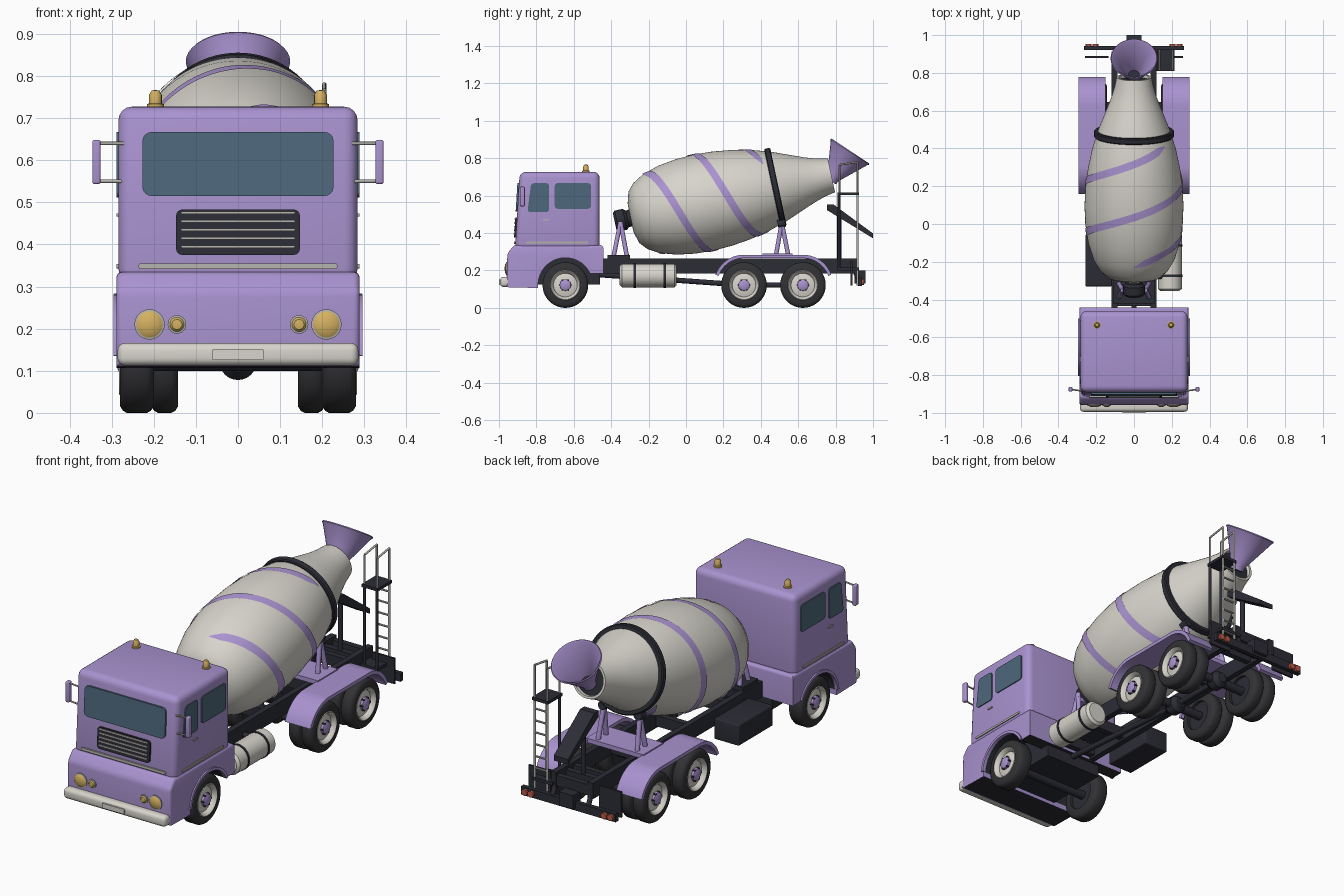
import bpy, bmesh, math
from mathutils import Vector, Matrix

cube = bpy.data.objects.get("Cube")
if cube:
    bpy.data.objects.remove(cube, do_unlink=True)


def material(name, *rgb):
    m = bpy.data.materials.new(name)
    m.use_nodes = True
    m.diffuse_color = (*rgb, 1)
    m.node_tree.nodes["Principled BSDF"].inputs["Base Color"].default_value = (*rgb, 1)
    return m


PURPLE = material("purple paint", 0.40, 0.29, 0.63)
WHITE = material("off white", 0.68, 0.66, 0.60)
DARK = material("dark frame", 0.025, 0.026, 0.036)
TYRE = material("tyre rubber", 0.032, 0.032, 0.036)
GLASS = material("blue glass", 0.075, 0.14, 0.20)
GOLD = material("amber lamp", 0.66, 0.44, 0.12)
SILVER = material("silver trim", 0.45, 0.44, 0.41)
RED = material("red lamp", 0.50, 0.10, 0.06)
SIDES = (("left", 1), ("right", -1))


def finish(name, bm, mat, under=None):
    bmesh.ops.remove_doubles(bm, verts=bm.verts, dist=1e-5)
    bmesh.ops.recalc_face_normals(bm, faces=bm.faces)
    if under:
        for f in bm.faces:
            f.material_index = int(f.normal.z < -0.1 and f.calc_center_median().y > -0.93)
    me = bpy.data.meshes.new(name)
    bm.to_mesh(me)
    bm.free()
    for m in (mat, under):
        if m:
            me.materials.append(m)
    me.shade_smooth()
    me.set_sharp_from_angle(angle=math.radians(35))
    ob = bpy.data.objects.new(name, me)
    bpy.context.collection.objects.link(ob)
    return ob


def bevel(bm, edges, width):
    bmesh.ops.bevel(bm, geom=list(edges), offset=width, segments=4, profile=0.5,
                    affect='EDGES', clamp_overlap=True)


def box(name, xs, ys, zs, mat, round_by=0):
    bm = bmesh.new()
    lo, hi = Vector((xs[0], ys[0], zs[0])), Vector((xs[1], ys[1], zs[1]))
    size = Matrix.Diagonal((*(hi - lo), 1))
    bmesh.ops.create_cube(bm, size=1, matrix=Matrix.Translation((lo + hi) / 2) @ size)
    if round_by:
        bevel(bm, bm.edges, round_by)
    return finish(name, bm, mat)


def side_box(name, side, xs, ys, zs, mat, round_by=0):
    return box(name, sorted(side * x for x in xs), ys, zs, mat, round_by)


def prism(name, outline, x0, x1, mat, round_by=0, pick=lambda v: True, under=None):
    bm = bmesh.new()
    face = bm.faces.new([bm.verts.new((x0, y, z)) for y, z in outline])
    new = bmesh.ops.extrude_face_region(bm, geom=[face])["geom"]
    bmesh.ops.translate(bm, vec=(x1 - x0, 0, 0),
                        verts=[v for v in new if isinstance(v, bmesh.types.BMVert)])
    bm.faces.ensure_lookup_table()
    if not face.is_valid or len(bm.faces) == len(outline) + 1:
        bm.faces.new([v for v in bm.verts if abs(v.co.x - x0) < 1e-6])
    bmesh.ops.recalc_face_normals(bm, faces=bm.faces)
    if round_by:
        bevel(bm, [e for e in bm.edges if all(pick(v.co) for v in e.verts)], round_by)
    return finish(name, bm, mat, under)


def plate(name, corners, out, mat, thick=0.008, radius=0.015):
    bm = bmesh.new()
    face = bm.faces.new([bm.verts.new(c) for c in corners])
    bmesh.ops.bevel(bm, geom=list(bm.verts), offset=radius, segments=4, profile=0.5,
                    affect='VERTICES', clamp_overlap=True)
    ring = [v.co.copy() for v in bm.faces[:][0].verts]
    top = [bm.verts.new(c + Vector(out) * thick) for c in ring]
    base = list(bm.faces[:][0].verts)
    bm.faces.new(top)
    for i in range(len(top)):
        bm.faces.new((base[i - 1], base[i], top[i], top[i - 1]))
    return finish(name, bm, mat)


def rods(name, pairs, r, mat, seg=12, r2=None):
    bm = bmesh.new()
    for a, b in pairs:
        a, b = Vector(a), Vector(b)
        turn = (b - a).to_track_quat('Z', 'Y').to_matrix().to_4x4()
        bmesh.ops.create_cone(bm, cap_ends=True, segments=seg, radius1=r,
                              radius2=r if r2 is None else r2, depth=(b - a).length,
                              matrix=Matrix.Translation((a + b) / 2) @ turn)
    return finish(name, bm, mat)


def lathe(name, profile, origin, axis, mat, seg=40, closed=False):
    bm = bmesh.new()
    place = Matrix.Translation(origin) @ Vector(axis).to_track_quat('Z', 'Y').to_matrix().to_4x4()
    rings = [[bm.verts.new(place @ Vector((r * math.cos(a), r * math.sin(a), s)))
              for a in (math.tau * i / seg for i in range(seg))] for s, r in profile]
    for k in range(0 if closed else 1, len(rings)):
        for i in range(seg):
            bm.faces.new((rings[k - 1][i - 1], rings[k - 1][i], rings[k][i], rings[k][i - 1]))
    return finish(name, bm, mat)


def arc(cy, r, start, end, cz=0.122, n=16):
    angles = [math.radians(start + (end - start) * i / n) for i in range(n + 1)]
    return [(cy + r * math.cos(a), cz + r * math.sin(a)) for a in angles]


# Cab: upper body, and lower body with open wheel arches
FRONT, REARS, R = -0.645, (0.31, 0.625), 0.122
prism("cab_upper", [(-0.914, 0.31), (-0.889, 0.727), (-0.462, 0.727), (-0.462, 0.31)],
      -0.284, 0.284, PURPLE, 0.032)
prism("cab_lower", [(-0.96, 0.11), (-0.955, 0.29), (-0.92, 0.335), (-0.442, 0.335), (-0.442, 0.185)]
      + arc(FRONT, 0.148, 25, 186), -0.289, 0.289, PURPLE, 0.015,
      lambda c: c.z > 0.3 or c.y < -0.9, DARK)
box("cab_underside", (-0.16, 0.16), (-0.90, -0.46), (0.125, 0.27), DARK)


def front(x, z0, z1, lift=0.0):
    def y(z):
        return -0.914 + (z - 0.31) * 0.06 - lift
    return [(-x, y(z0), z0), (x, y(z0), z0), (x, y(z1), z1), (-x, y(z1), z1)]


OUT = (0, -1, 0)
plate("windshield", front(0.227, 0.515, 0.667), OUT, GLASS, 0.009, 0.022)
plate("grille", front(0.147, 0.375, 0.483), OUT, DARK, 0.009, 0.015)
for i in range(5):
    z = 0.392 + i * 0.02
    plate(f"grille_slat_{i}", front(0.135, z, z + 0.006, 0.008), OUT, SILVER, 0.005, 0.002)
plate("front_trim", front(0.236, 0.342, 0.355), OUT, SILVER, 0.008, 0.005)
box("bumper", (-0.286, 0.286), (-0.994, -0.935), (0.112, 0.166), WHITE, 0.018)
plate("number_plate", [(-0.062, -0.992, 0.126), (0.062, -0.992, 0.126),
                       (0.062, -0.992, 0.151), (-0.062, -0.992, 0.151)], OUT, WHITE, 0.008, 0.005)

for label, s in SIDES:
    # Cab side windows, trim and handle
    x = s * 0.282
    for part, outline, mat, radius in (
            ("front_window", [(-0.848, 0.512), (-0.732, 0.512), (-0.732, 0.667), (-0.828, 0.667)], GLASS, 0.016),
            ("rear_window", [(-0.702, 0.53), (-0.508, 0.53), (-0.508, 0.667), (-0.702, 0.667)], GLASS, 0.016),
            ("side_trim", [(-0.855, 0.343), (-0.525, 0.343), (-0.525, 0.354), (-0.855, 0.354)], SILVER, 0.004),
            ("door_handle", [(-0.765, 0.466), (-0.73, 0.466), (-0.73, 0.474), (-0.765, 0.474)], SILVER, 0.003)):
        plate(f"{label}_{part}", [(x, y, z) for y, z in outline], (s, 0, 0), mat, 0.007, radius)
    # Wheel arch lip, lamps, beacon and mirror
    prism(f"{label}_arch_lip", arc(FRONT, 0.16, 25, 175) + arc(FRONT, 0.146, 175, 25),
          s * 0.28, s * 0.296, PURPLE)
    for part, lx, r in (("headlamp", 0.21, 0.031), ("small_lamp", 0.145, 0.017)):
        centre = (s * lx, -0.95, 0.21)
        lathe(f"{label}_{part}", [(0, r), (0.012, r), (0.018, r * 0.7), (0.02, 0)], centre, OUT, GOLD, 24)
        lathe(f"{label}_{part}_rim", [(0, r + 0.005), (0.012, r + 0.005), (0.013, r), (0, r)],
              centre, OUT, SILVER, 24)
    lathe(f"{label}_beacon", [(0, 0.02), (0.008, 0.02), (0.01, 0.015), (0.03, 0.015), (0.04, 0.009), (0.042, 0)],
          (s * 0.196, -0.535, 0.725), (0, 0, 1), GOLD, 16)
    side_box(f"{label}_mirror", s, (0.326, 0.346), (-0.888, -0.862), (0.543, 0.648), PURPLE, 0.006)
    rods(f"{label}_mirror_arms", [((s * 0.27, -0.885, z), (s * 0.33, -0.876, z)) for z in (0.55, 0.64)],
         0.004, SILVER)


# Wheels
def wheel(name, s, y, inner, outer, face=True):
    w, base = outer - inner, (s * inner, y, R)
    axis = (s, 0, 0)
    lathe(name + "_tyre", [(0, 0.075), (0, 0.106), (0.007, 0.117), (0.016, R), (w - 0.016, R),
                           (w - 0.007, 0.117), (w, 0.106), (w, 0.075)], base, axis, TYRE, 40, True)
    lathe(name + "_back", [(0.015, 0.078), (0.015, 0)], base, axis, DARK)
    if face:
        lathe(name + "_rim", [(w, 0.08), (w + 0.003, 0.077), (w - 0.003, 0.07), (w - 0.02, 0.063),
                              (w - 0.012, 0.035), (w - 0.012, 0)], base, axis, WHITE)
        lathe(name + "_hub", [(w - 0.015, 0.031), (w, 0.03), (w + 0.006, 0.018), (w + 0.006, 0)],
              base, axis, PURPLE, 20)
        ends = [[(s * (inner + w + d), y + p, q) for d in (-0.013, 0.002)]
                for p, q in arc(0, 0.03, 0, 300, R, 5)]
        rods(name + "_nuts", ends, 0.005, DARK, 6)


for label, s in SIDES:
    wheel(f"{label}_front_wheel", s, FRONT, 0.2, 0.28)
    for i, y in enumerate(REARS):
        wheel(f"{label}_rear_outer_wheel_{i}", s, y, 0.215, 0.28)
        wheel(f"{label}_rear_inner_wheel_{i}", s, y, 0.142, 0.206, False)
    # Rear mudguards, mud flaps and tail lamps
    prism(f"{label}_mudguard", arc(REARS[0], 0.162, 160, 90) + arc(REARS[1], 0.162, 90, 20)
          + arc(REARS[1], 0.144, 20, 90) + arc(REARS[0], 0.144, 90, 160), s * 0.152, s * 0.295, PURPLE)
    side_box(f"{label}_mud_flap", s, (0.135, 0.26), (0.88, 0.89), (0.12, 0.25), DARK)
    rods(f"{label}_tail_lamps", [((s * x, 0.935, 0.138), (s * x, 0.953, 0.138)) for x in (0.205, 0.24)],
         0.016, RED, 16)
    # Chassis rail and drum stands
    side_box(f"{label}_chassis_rail", s, (0.088, 0.118), (-0.88, 0.912), (0.185, 0.265), DARK)
    rods(f"{label}_front_struts", [((s * 0.08, y, 0.27), (s * 0.06, -0.35, 0.46)) for y in (-0.388, -0.315)],
         0.012, PURPLE)
    rods(f"{label}_rear_struts", [((s * 0.11, y, 0.275), (s * 0.1, 0.512, 0.455)) for y in (0.48, 0.548)],
         0.012, PURPLE)
    rods(f"{label}_roller", [((s * 0.1, 0.49, 0.448), (s * 0.1, 0.53, 0.456))], 0.022, DARK, 20)
box("front_stand_base", (-0.11, 0.11), (-0.42, -0.30), (0.262, 0.284), DARK)
box("front_stand_top", (-0.07, 0.07), (-0.37, -0.335), (0.415, 0.435), PURPLE)
box("rear_stand_base", (-0.16, 0.16), (0.41, 0.57), (0.268, 0.29), PURPLE)
for i, y in enumerate((-0.42, -0.2, 0.1, 0.46, 0.76, 0.895)):
    box(f"cross_member_{i}", (-0.1, 0.1), (y - 0.015, y + 0.015), (0.195, 0.25), DARK)
box("rear_beam", (-0.265, 0.265), (0.92, 0.942), (0.118, 0.16), DARK)
box("rear_hitch", (-0.04, 0.04), (0.90, 0.96), (0.13, 0.2), DARK)
rods("beam_hangers", [((x, 0.9, 0.2), (x, 0.93, 0.14)) for x in (-0.1, 0.1)], 0.012, DARK)

# Axles, differentials and drive shaft
rods("axles", [((-0.22, y, R), (0.22, y, R)) for y in (FRONT, *REARS)], 0.022, DARK, 16)
for i, y in enumerate(REARS):
    lathe(f"differential_{i}", [(-0.05, 0), (-0.045, 0.025), (-0.02, 0.044), (0.02, 0.044), (0.045, 0.025), (0.05, 0)],
          (0, y, R), (0, 1, 0), DARK, 24)
rods("drive_shaft", [((0, -0.5, 0.18), (0, 0.31, R)), ((0, 0.31, R), (0, 0.625, R))], 0.014, DARK)

# Fuel tank and tool box
lathe("fuel_tank", [(0, 0), (0, 0.05), (0.012, 0.063), (0.293, 0.063), (0.305, 0.05), (0.305, 0)],
      (0.19, -0.355, 0.173), (0, 1, 0), WHITE, 32)
for i, y in enumerate((-0.28, -0.12)):
    rods(f"tank_strap_{i}", [((0.19, y, 0.173), (0.19, y + 0.012, 0.173))], 0.066, DARK, 32)
    rods(f"tank_bracket_{i}", [((0.1, y, 0.21), (0.15, y, 0.21))], 0.012, DARK)
box("tool_box", (-0.257, -0.118), (-0.33, -0.055), (0.12, 0.225), DARK, 0.006)

# Drum on a tilted axis
TILT = math.radians(12)
AXIS, UP = Vector((0, math.cos(TILT), math.sin(TILT))), Vector((0, -math.sin(TILT), math.cos(TILT)))
ORIGIN = Vector((0, 0, 0.543))
SHAPE = [(-0.305, 0), (-0.302, 0.08), (-0.285, 0.14), (-0.25, 0.18), (-0.19, 0.215), (-0.1, 0.243), (0, 0.258),
         (0.1, 0.262), (0.2, 0.257), (0.3, 0.244), (0.4, 0.223), (0.5, 0.193), (0.6, 0.153), (0.68, 0.122),
         (0.74, 0.103), (0.795, 0.092)]


def drum_radius(s):
    for (s0, r0), (s1, r1) in zip(SHAPE, SHAPE[1:]):
        if s <= s1:
            return r0 + (r1 - r0) * (s - s0) / (s1 - s0)


lathe("drum", SHAPE + [(0.795, 0.08), (0.775, 0.078)], ORIGIN, AXIS, WHITE, 72)
lathe("drum_mouth", [(0.778, 0.08), (0.778, 0)], ORIGIN, AXIS, DARK)
lathe("drum_ring", [(0.472, 0.18), (0.472, 0.208), (0.477, 0.213), (0.5, 0.213), (0.505, 0.208), (0.505, 0.18)],
      ORIGIN, AXIS, DARK, 72, True)
lathe("drum_motor", [(-0.39, 0), (-0.39, 0.045), (-0.378, 0.057), (-0.335, 0.057), (-0.32, 0.045), (-0.295, 0.045)],
      ORIGIN, AXIS, DARK, 24)

# Spiral stripes
for k in range(2):
    bm, last, steps = bmesh.new(), None, 110
    for i in range(steps + 1):
        t = i / steps
        phi = math.pi * k + math.tau * 1.14 * t
        half = 0.021 * min(1, 0.1 + 25 * min(t, 1 - t))
        row = []
        for j in (-1, 0, 1):
            s = -0.19 + 0.64 * t + half * j
            around = math.sin(phi) * Vector((1, 0, 0)) + math.cos(phi) * UP
            row.append(bm.verts.new(ORIGIN + AXIS * s + around * (drum_radius(s) + 0.004)))
        if last:
            for j in (0, 1):
                bm.faces.new((last[j], last[j + 1], row[j + 1], row[j]))
        last = row
    finish(f"drum_stripe_{k}", bm, PURPLE)

# Hopper and discharge chute
lathe("hopper", [(-0.02, 0.034), (0, 0.036), (0.155, 0.116), (0.165, 0.124), (0.17, 0.12), (0.16, 0.11),
                 (0.005, 0.03), (-0.02, 0.03)], (0, 0.785, 0.697), (0, 0.55, 0.83), PURPLE, 40, True)
rods("hopper_throat", [((0, 0.772, 0.68), (0, 0.787, 0.702))], 0.031, DARK, 20)
prism("chute", [(0.755, 0.552), (0.79, 0.552), (1.0, 0.398), (1.0, 0.372), (0.755, 0.522)], -0.04, 0.04, DARK)
rods("chute_post", [((0, 0.82, 0.22), (0, 0.82, 0.5))], 0.012, DARK)
box("chute_post_base", (-0.1, 0.1), (0.805, 0.835), (0.2, 0.25), DARK)

# Service ladder with platform and hand loops
box("ladder_platform", (0.125, 0.215), (0.81, 0.925), (0.603, 0.618), DARK)
rails = (0.135, 0.205)
rods("ladder_rails", [((x, 0.917, 0.12), (x, 0.917, 0.61)) for x in rails], 0.006, SILVER)
rods("ladder_rungs", [((rails[0], 0.917, z), (rails[1], 0.917, z)) for z in (0.2, 0.26, 0.32, 0.38, 0.44, 0.5, 0.56)],
     0.005, SILVER, 8)
rods("platform_posts", [((x, 0.818, 0.2), (x, 0.818, 0.61)) for x in rails], 0.007, DARK)
box("ladder_foot", (0.1, 0.215), (0.81, 0.925), (0.2, 0.215), DARK)
for i, x in enumerate(rails):
    path = [(x, 0.82, 0.61), (x, 0.82, 0.765), (x, 0.917, 0.78), (x, 0.917, 0.61)]
    rods(f"hand_loop_{i}", list(zip(path, path[1:])), 0.005, SILVER)
